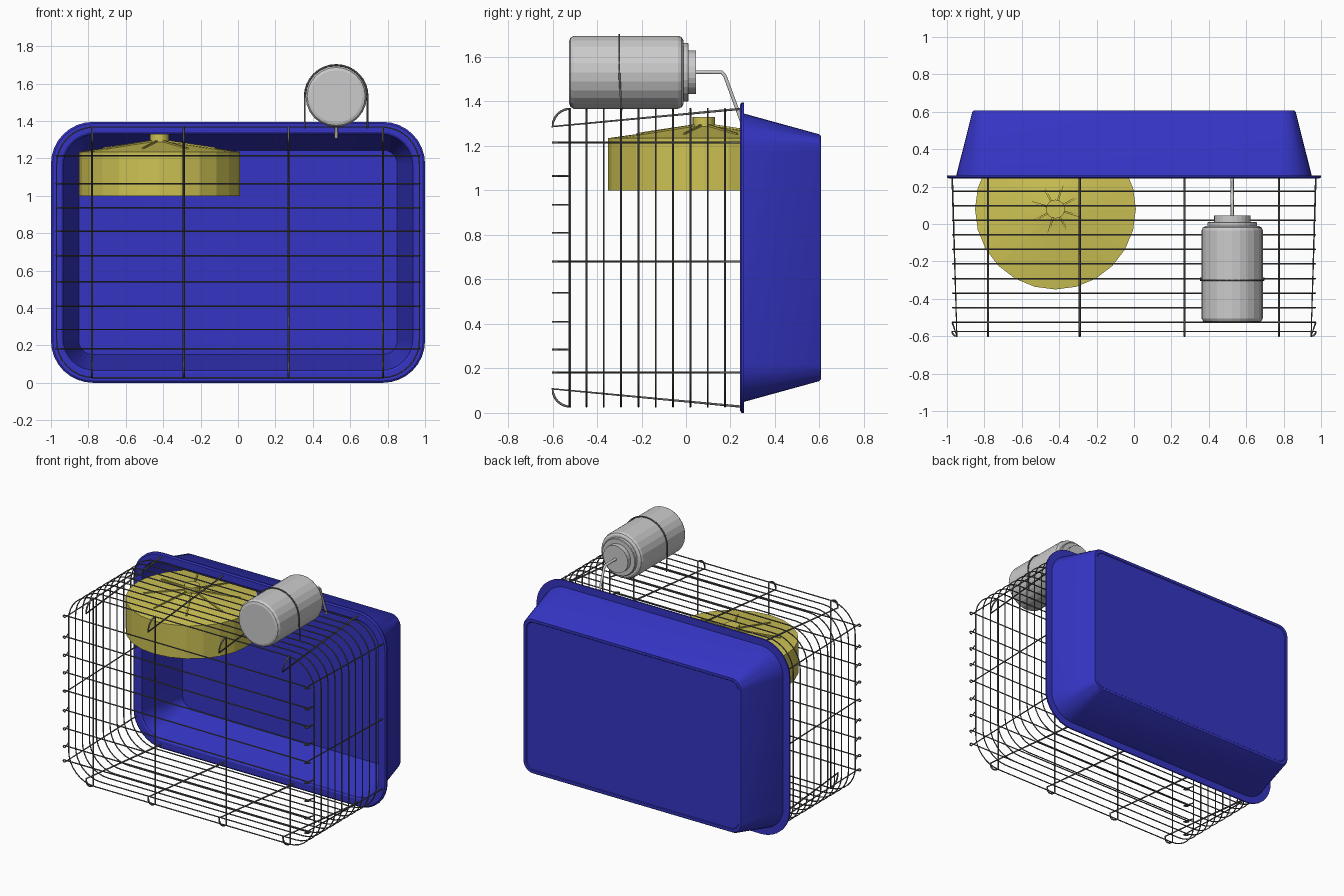
import bpy, bmesh, math
from math import sin, cos, pi
from mathutils import Vector

if "Cube" in bpy.data.objects:
    bpy.data.objects.remove(bpy.data.objects["Cube"])


def material(name, rgb):
    m = bpy.data.materials.new(name)
    m.diffuse_color = (*rgb, 1)
    m.use_nodes = True
    m.node_tree.nodes["Principled BSDF"].inputs["Base Color"].default_value = m.diffuse_color
    return m


BLUE = material("blue_plastic", (0.035, 0.035, 0.55))
YELLOW = material("yellow_plastic", (0.62, 0.55, 0.09))
WIRE = material("dark_wire", (0.12, 0.12, 0.12))
CZ = 0.6975  # height of the cage centre


def mesh_object(name, verts, faces, mat=None, smooth=None):
    me = bpy.data.meshes.new(name)
    me.from_pydata(verts, [], faces)
    bm = bmesh.new()
    bm.from_mesh(me)
    bmesh.ops.recalc_face_normals(bm, faces=bm.faces)
    bm.to_mesh(me)
    bm.free()
    ob = bpy.data.objects.new(name, me)
    bpy.context.collection.objects.link(ob)
    if mat:
        me.materials.append(mat)
    if smooth:
        bpy.ops.object.select_all(action='DESELECT')
        ob.select_set(True)
        bpy.context.view_layer.objects.active = ob
        bpy.ops.object.shade_smooth_by_angle(angle=math.radians(smooth))
    return ob


def loft(name, rings, mat=None, smooth=None, caps=(True, True)):
    n = len(rings[0])
    verts = [p for r in rings for p in r]
    faces = [(i * n + j, i * n + (j + 1) % n, (i + 1) * n + (j + 1) % n, (i + 1) * n + j)
             for i in range(len(rings) - 1) for j in range(n)]
    if caps[0]:
        faces.append(tuple(range(n)))
    if caps[1]:
        faces.append(tuple(range(len(verts) - n, len(verts))))
    return mesh_object(name, verts, faces, mat, smooth)


def rounded_rect(hw, hz, r, y, n=8):
    pts = []
    for k, (sx, sz) in enumerate([(1, 1), (-1, 1), (-1, -1), (1, -1)]):
        for i in range(n + 1):
            a = pi / 2 * (k + i / n)
            pts.append((sx * (hw - r) + r * cos(a), y, CZ + sz * (hz - r) + r * sin(a)))
    return pts


def circle(c, r, axis, n=24):
    x, y, z = c
    ang = [2 * pi * i / n for i in range(n)]
    if axis == 'Y':
        return [(x + r * cos(a), y, z + r * sin(a)) for a in ang]
    return [(x + r * cos(a), y + r * sin(a), z) for a in ang]


def fillet(pts, r, n=6):
    # round the inner corners of an open path
    pts = [Vector(p) for p in pts]
    out = [pts[0]]
    for a, b, c in zip(pts, pts[1:], pts[2:]):
        p, q = b + (a - b).normalized() * r, b + (c - b).normalized() * r
        m = p + q - b
        for i in range(n + 1):
            t = pi / 2 * i / n
            out.append(m + (b - q) * sin(t) + (b - p) * cos(t)
                       if abs((a - b).dot(c - b)) < 1e-6 else
                       p * (1 - i / n) ** 2 + b * 2 * (i / n) * (1 - i / n) + q * (i / n) ** 2)
    return out + [pts[-1]]


def wire(name, paths, radius, mat=WIRE, closed=False):
    cu = bpy.data.curves.new(name, 'CURVE')
    cu.dimensions = '3D'
    cu.bevel_depth = radius
    cu.bevel_resolution = 1
    cu.use_fill_caps = True
    for path in paths:
        s = cu.splines.new('POLY')
        s.points.add(len(path) - 1)
        for pt, co in zip(s.points, path):
            pt.co = (*co, 1)
        s.use_cyclic_u = closed
    if mat:
        cu.materials.append(mat)
    ob = bpy.data.objects.new(name, cu)
    bpy.context.collection.objects.link(ob)
    bpy.ops.object.select_all(action='DESELECT')
    ob.select_set(True)
    bpy.context.view_layer.objects.active = ob
    bpy.ops.object.convert(target='MESH')


# tub: inner floor, inner wall, flanged rim, outer wall, stepped base
tub = [(0.85, 0.545, 0.07, 0.59), (0.935, 0.632, 0.17, 0.25), (0.945, 0.643, 0.18, 0.243),
       (0.99, 0.688, 0.215, 0.243), (1.0, 0.6975, 0.225, 0.25), (1.0, 0.6975, 0.225, 0.26),
       (0.95, 0.648, 0.18, 0.26), (0.865, 0.555, 0.075, 0.598), (0.858, 0.548, 0.07, 0.606),
       (0.84, 0.53, 0.06, 0.606), (0.836, 0.526, 0.06, 0.602)]
loft("tub", [rounded_rect(*s) for s in tub], BLUE, 30)

# cage wires: rings round the cage
wire("ring_wires", [rounded_rect(0.97, 0.67, 0.2, -0.525 + 0.0778 * i) for i in range(10)],
     0.004, closed=True)

# thick hoops running front to back
wire("hoop_wires", [fillet([(x, 0.25, 1.367), (x, -0.6, 1.367), (x, -0.6, 0.028), (x, 0.25, 0.028)], 0.08)
                    for x in (-0.78, -0.29, 0.27, 0.775)], 0.006)

# level front wires, three of which reach back to the tub
levels = [(1.215, 1), (1.065, 0), (0.935, 0), (0.81, 0), (0.68, 1), (0.54, 0), (0.41, 0), (0.285, 0), (0.182, 1)]
wire("level_wires", [fillet([(-0.972, b, z), (-0.972, -0.6, z), (0.972, -0.6, z), (0.972, b, z)], 0.025, 4)
                     for z, long in levels for b in [0.25 if long else -0.525]], 0.0045)

# exercise wheel: open drum with conical cover and hub
WX, WY = -0.42, 0.08
drum = [(0.418, 1.0), (0.43, 1.0), (0.43, 1.235), (0.05, 1.288), (0.05, 1.33),
        (0.03, 1.33), (0.03, 1.276), (0.418, 1.222), (0.418, 1.0)]
loft("wheel_drum", [circle((WX, WY, z), r, 'Z') for r, z in drum[:5]] +
     [circle((WX, WY, 1.33), 0.001, 'Z'), circle((WX, WY, 1.276), 0.001, 'Z')] +
     [circle((WX, WY, z), r, 'Z') for r, z in drum[7:]], YELLOW, caps=(False, False))

# raised ribs on the wheel cover
verts, faces = [], []
for k in range(8):
    a = math.radians(28.5 + 45 * k)
    b = len(verts)
    for r, z0, z1 in ((0.045, 1.275, 1.297), (0.315, 1.238, 1.258)):
        for s, z in ((-1, z0), (1, z0), (1, z1), (-1, z1)):
            verts.append((WX + r * cos(a) - s * 0.005 * sin(a), WY + r * sin(a) + s * 0.005 * cos(a), z))
    faces += [tuple(b + i for i in f) for f in
              ((0, 1, 2, 3), (4, 5, 6, 7), (0, 1, 5, 4), (1, 2, 6, 5), (2, 3, 7, 6), (3, 0, 4, 7))]
mesh_object("wheel_ribs", verts, faces, YELLOW)

# water bottle with stepped cap
BX, BZ = 0.525, 1.531
bottle = [(0.14, -0.525), (0.155, -0.52), (0.164, -0.505), (0.164, -0.035), (0.158, -0.02), (0.145, -0.012)]
cap = [(0.132, -0.02), (0.132, 0.008), (0.128, 0.012), (0.097, 0.012), (0.097, 0.045)]
for name, prof in (("bottle", bottle), ("bottle_cap", cap)):
    loft(name, [circle((BX, y, BZ), r, 'Y') for r, y in prof])

# drinking tube bent down into the cage
wire("drinking_tube", [[(BX, 0.03, BZ), (BX, 0.16, BZ), (BX, 0.175, 1.515), (BX, 0.25, 1.31)]], 0.009, None)

# wire hanger over the bottle
arc = [(BX + 0.168 * cos(pi * i / 16), -0.3, BZ + 0.168 * sin(pi * i / 16)) for i in range(17)]
wire("bottle_hanger", [[(BX + 0.168, -0.29, 1.36)] + arc + [(BX - 0.168, -0.29, 1.36)]], 0.005)
